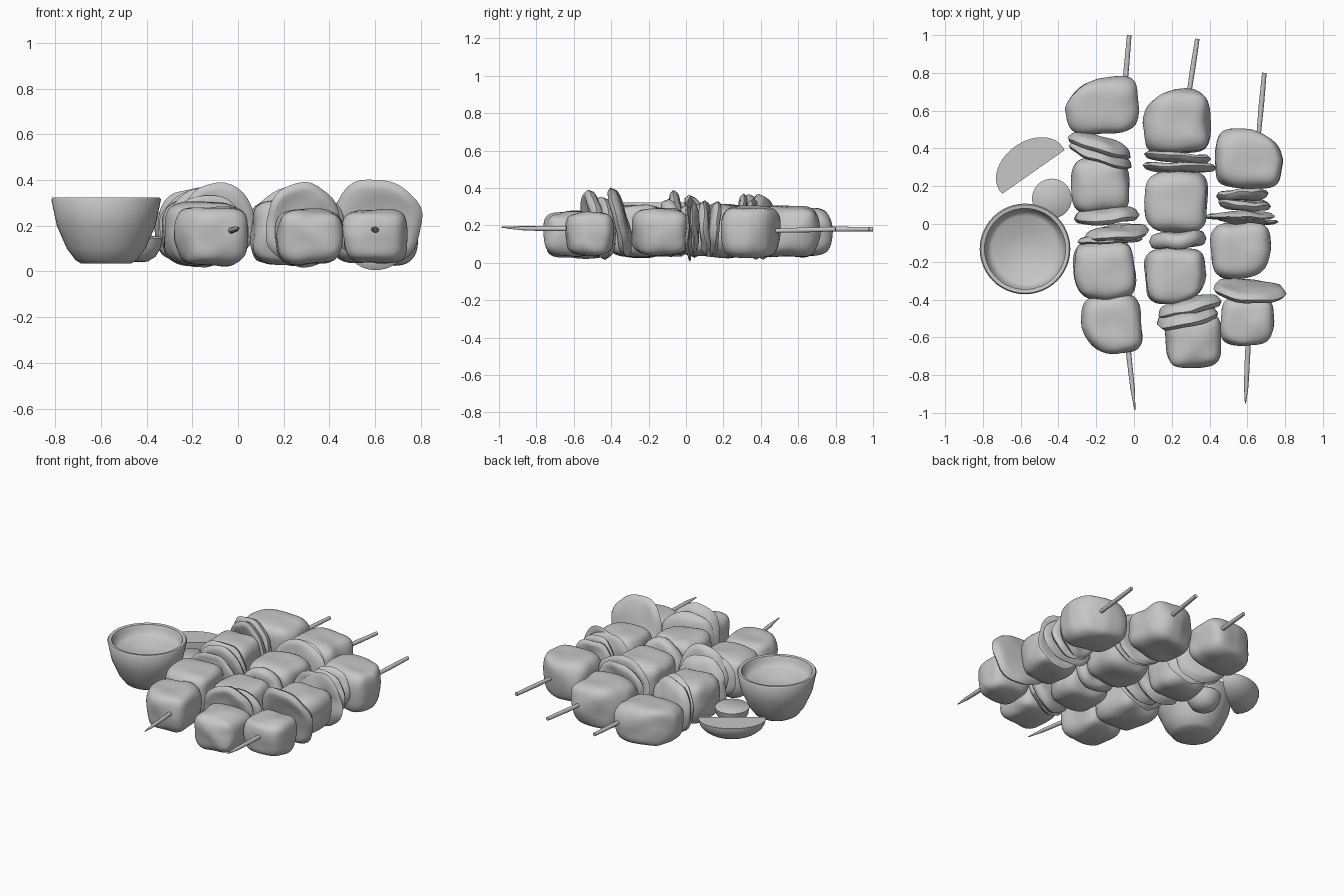
import bpy, bmesh, math
from mathutils import Vector, Matrix, noise

cube = bpy.data.objects.get("Cube")
if cube:
    bpy.data.objects.remove(cube, do_unlink=True)

grey = bpy.data.materials.new("plain_grey")
grey.use_nodes = True
COLOUR = (0.57, 0.57, 0.57, 1)
grey.diffuse_color = COLOUR
grey.node_tree.nodes["Principled BSDF"].inputs["Base Color"].default_value = COLOUR


def finish(name, bm, angle=50):
    """Turn a bmesh into a smooth shaded object."""
    bmesh.ops.recalc_face_normals(bm, faces=bm.faces)
    mesh = bpy.data.meshes.new(name)
    bm.to_mesh(mesh)
    bm.free()
    obj = bpy.data.objects.new(name, mesh)
    bpy.context.collection.objects.link(obj)
    mesh.materials.append(grey)
    bpy.ops.object.select_all(action='DESELECT')
    obj.select_set(True)
    bpy.context.view_layer.objects.active = obj
    bpy.ops.object.shade_smooth_by_angle(angle=math.radians(angle))
    return obj


def lumps(p, seed, scale):
    return noise.noise_vector(p * scale + Vector((seed * 7.3, seed * 3.1, seed)))


def meat_chunk(name, x0, x1, y0, y1, z0, z1, yaw, sx, sy, pull, seed):
    """Rounded, lumpy cube filling the bounds; the corner at signs (sx, sy) is pulled inwards."""
    bm = bmesh.new()
    bmesh.ops.create_cube(bm, size=2)
    bmesh.ops.subdivide_edges(bm, edges=bm.edges, cuts=15, use_grid_fill=True)
    half = Vector((x1 - x0, y1 - y0, z1 - z0)) / 2
    mid = Vector((x0 + x1, y0 + y1, z0 + z1)) / 2
    turn = Matrix.Rotation(math.radians(yaw), 3, 'Z')
    for v in bm.verts:
        p = v.co.copy()
        p /= sum(abs(c) ** 4 for c in p) ** 0.25
        p += lumps(p, seed, 1.1) * 0.1
        p.xy *= 1 - pull * max(0, p.x * sx) * max(0, p.y * sy)
        p.xy *= 1 - 0.06 * max(0, -p.z)
        v.co = turn @ Vector(a * b for a, b in zip(p, half)) + mid
    return finish(name, bm)


def veg_slice(name, x, y, z, rx, rz, yaw, tilt, cup, thick, seed):
    """Cupped, wavy-edged slice threaded across the stick."""
    bm = bmesh.new()
    rings, segs = 7, 36
    turn = Matrix.Rotation(math.radians(yaw), 3, 'Z') @ Matrix.Rotation(math.radians(tilt), 3, 'X')

    def point(r, a, side):
        d = Vector((math.cos(a), 0, math.sin(a)))
        edge = 1 + 0.12 * lumps(d, seed, 1.4).x
        wave = 0.015 * lumps(d * r, seed + 5, 1.5).y
        body = thick * math.sqrt(max(0, 1 - r ** 8)) / 2
        p = Vector((d.x * r * edge * rx, cup * r * r + wave + side * body, d.z * r * edge * rz))
        return turn @ p + Vector((x, y, z))

    loops = []
    for side, radii in ((1, range(1, rings + 1)), (-1, range(rings - 1, 0, -1))):
        for i in radii:
            loops.append([bm.verts.new(point((i / rings) ** 0.6, math.tau * k / segs, side))
                          for k in range(segs)])
    for a, b in zip(loops, loops[1:]):
        for k in range(segs):
            n = (k + 1) % segs
            bm.faces.new((a[k], a[n], b[n], b[k]))
    bm.faces.new(loops[0])
    bm.faces.new(loops[-1])
    return finish(name, bm, 60)


def stick(name, back, front, pointed=True):
    """Thin bamboo stick with a sharpened front end."""
    back, front = Vector(back), Vector(front)
    bm = bmesh.new()
    axis = (front - back).to_track_quat('Z', 'Y')
    stops = ((0, 0.012), (0.45, 0.014), (0.8, 0.012), (1, 0.003 if pointed else 0.012))
    loops = []
    for t, r in stops:
        c = back.lerp(front, t)
        loops.append([bm.verts.new(c + axis @ Vector((r * math.cos(math.tau * k / 10),
                                                      r * math.sin(math.tau * k / 10), 0)))
                      for k in range(10)])
    for a, b in zip(loops, loops[1:]):
        for k in range(10):
            n = (k + 1) % 10
            bm.faces.new((a[k], a[n], b[n], b[k]))
    bm.faces.new(loops[0])
    bm.faces.new(loops[-1])
    return finish(name, bm)


def lathe(name, profile, x, y, segs=48):
    """Spin an (r, z) profile around a vertical axis."""
    bm = bmesh.new()
    verts = [bm.verts.new((r, 0, z)) for r, z in profile]
    edges = [bm.edges.new(pair) for pair in zip(verts, verts[1:])]
    bmesh.ops.spin(bm, geom=verts + edges, cent=(0, 0, 0), axis=(0, 0, 1),
                   angle=math.tau, steps=segs, use_duplicate=False)
    bmesh.ops.remove_doubles(bm, verts=bm.verts, dist=0.0005)
    bmesh.ops.translate(bm, verts=bm.verts, vec=(x, y, 0))
    return finish(name, bm)


# Meat chunks: bounds in x, y, z, then yaw, pulled corner signs and amount
chunks = {
    "left": [(-.36, .02, .48, .78, .04, .29, 4, -1, 1, .35), (-.33, -.02, .06, .35, .03, .31, 0, 1, 1, .1),
             (-.32, .01, -.41, -.09, .03, .30, 4, -1, -1, .15), (-.27, .04, -.69, -.37, .03, .28, 6, -1, -1, .25)],
    "middle": [(.05, .40, .37, .71, .03, .30, 2, -1, 1, .25), (.05, .39, -.05, .28, .03, .31, 0, -1, -1, .1),
               (.06, .38, -.42, -.13, .03, .31, 2, 1, -1, .2), (.17, .46, -.76, -.47, .03, .27, 2, -1, -1, 0)],
    "right": [(.43, .79, .19, .50, .03, .30, -4, 1, 1, .28), (.41, .72, -.29, .01, .04, .29, 3, 1, -1, .2),
              (.46, .74, -.64, -.39, .04, .27, 0, 1, -1, .1)],
}
for row, (side, items) in enumerate(chunks.items()):
    for i, values in enumerate(items):
        meat_chunk(f"{side}_meat_chunk_{i + 1}", *values, row * 5 + i + 1)

# Vegetable slices: centre, radii, yaw, tilt, cup, thickness
slices = {
    "left": [(-.18, .435, .20, .18, .17, -17, 4, -.03, .065), (-.17, .385, .19, .18, .17, -19, 7, -.03, .055),
             (-.15, .055, .20, .18, .17, 4, 4, -.02, .07), (-.09, -.035, .21, .17, .18, 5, 6, -.02, .055),
             (-.13, -.07, .19, .17, .15, 3, 4, -.02, .04)],
    "middle": [(.23, .345, .19, .18, .16, -5, -3, .01, .045), (.24, .295, .20, .19, .17, -2, 0, .01, .045),
               (.235, -.085, .18, .15, .15, 4, 0, .0, .085), (.29, -.425, .19, .17, .17, 14, 6, -.02, .07),
               (.28, -.48, .21, .17, .18, 13, 8, -.02, .07)],
    "right": [(.57, .145, .19, .14, .15, 4, -5, .01, .05), (.58, .10, .18, .14, .15, -4, 4, .01, .05),
              (.56, .05, .19, .18, .15, 0, 0, -.01, .03), (.60, .01, .18, .16, .17, -3, 0, .01, .02),
              (.61, -.345, .22, .20, .19, -4, 13, -.01, .06)],
}
for row, (side, items) in enumerate(slices.items()):
    for i, values in enumerate(items):
        veg_slice(f"{side}_vegetable_slice_{i + 1}", *values, row * 9 + i + 2)

# Sticks
stick("left_stick_back", (-.025, 1, .18), (-.06, .6, .18), False)
stick("left_stick_front", (-.06, -.4, .17), (.005, -.985, .19))
stick("middle_stick", (.335, .98, .18), (.28, .62, .18), False)
stick("right_stick_back", (.69, .8, .18), (.655, .42, .17), False)
stick("right_stick_front", (.61, -.5, .18), (.59, -.95, .185))

# Dipping bowl with sauce sunk below the rim
lathe("sauce_bowl", [(0, .035), (.11, .035), (.135, .05), (.172, .1), (.216, .2), (.24, .315),
                     (.234, .323), (.215, .32), (.206, .30), (.196, .27), (.175, .257),
                     (.12, .25), (.09, .235), (0, .232)], -.577, -.132)

# Small halved citrus, cut side up
lathe("small_citrus_half", [(0, .04), (.04, .043), (.075, .065), (.098, .105), (.105, .145),
                            (.098, .152), (0, .15)], -.435, .135, 32)

# Citrus wedge: half-moon top on a rounded rind
bm = bmesh.new()
bmesh.ops.create_uvsphere(bm, u_segments=40, v_segments=24, radius=1)
for normal, reach in (((0, 0, 1), 0), ((0, -1, 0), .15)):
    cut = bmesh.ops.bisect_plane(bm, geom=bm.verts[:] + bm.edges[:] + bm.faces[:],
                                 plane_co=Vector(normal) * reach, plane_no=normal, clear_outer=True)
    rim = [e for e in cut["geom_cut"] if isinstance(e, bmesh.types.BMEdge)]
    bmesh.ops.edgeloop_fill(bm, edges=rim)
place = Matrix.Translation((-.545, .293, .155)) @ Matrix.Rotation(math.radians(35), 4, 'Z')
bmesh.ops.transform(bm, matrix=place @ Matrix.Diagonal((.203, .145, .12, 1)), verts=bm.verts)
finish("citrus_wedge", bm, 40)
